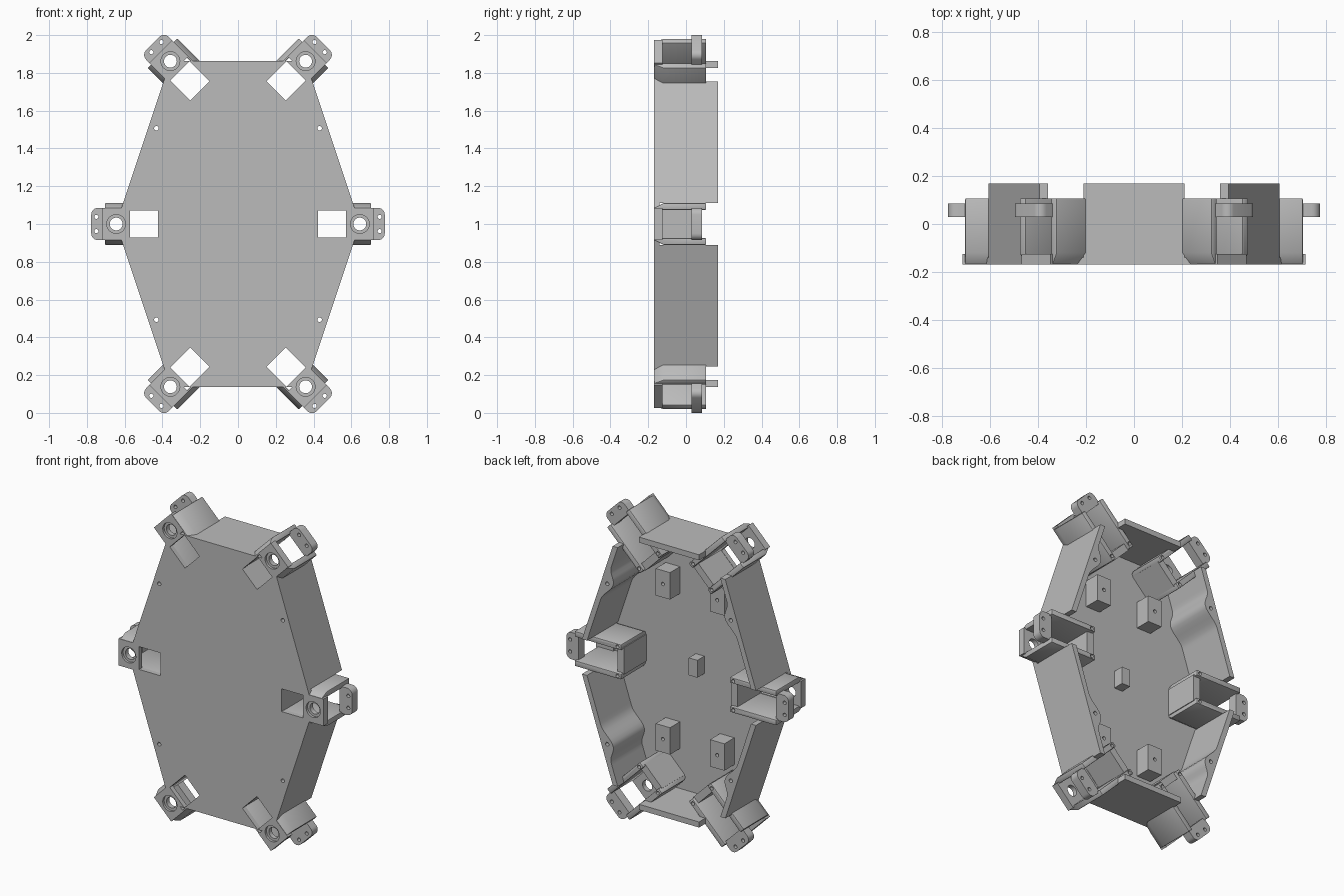
import bpy, bmesh, math
from mathutils import Matrix

if "Cube" in bpy.data.objects:
    bpy.data.objects.remove(bpy.data.objects["Cube"], do_unlink=True)

GREY = (0.5, 0.5, 0.5, 1.0)
mat = bpy.data.materials.new("plain grey")
mat.use_nodes = True
mat.diffuse_color = GREY
mat.node_tree.nodes["Principled BSDF"].inputs["Base Color"].default_value = GREY

FRONT, FLOOR, BACK = -0.17, -0.14, 0.17
MID = 1.0
CORNER = (0.358, 0.862)   # corner mount axis, measured from the middle
SIDE_X = 0.645            # side mount axis


def prism(name, points, lo, hi, axis="y"):
    """Extrude a closed outline: (x, z) along y, or (z, y) along x."""
    bm = bmesh.new()
    def place(p, d):
        return (p[0], d, p[1]) if axis == "y" else (d, p[1], p[0])
    a = [bm.verts.new(place(p, lo)) for p in points]
    b = [bm.verts.new(place(p, hi)) for p in points]
    n = len(points)
    bm.faces.new(a)
    bm.faces.new(b[::-1])
    for i in range(n):
        j = (i + 1) % n
        bm.faces.new((a[j], a[i], b[i], b[j]))
    bmesh.ops.recalc_face_normals(bm, faces=bm.faces)
    me = bpy.data.meshes.new(name)
    bm.to_mesh(me)
    bm.free()
    me.materials.append(mat)
    obj = bpy.data.objects.new(name, me)
    bpy.context.collection.objects.link(obj)
    return obj


def rect(x0, x1, z0, z1):
    return [(x0, z0), (x1, z0), (x1, z1), (x0, z1)]


def disc(x, z, r, n=24):
    return [(x + r * math.cos(math.tau * i / n), z + r * math.sin(math.tau * i / n))
            for i in range(n)]


def bake(obj):
    dg = bpy.context.evaluated_depsgraph_get()
    me = bpy.data.meshes.new_from_object(obj.evaluated_get(dg))
    obj.modifiers.clear()
    obj.data = me


def cut(obj, cutters):
    for c in cutters:
        m = obj.modifiers.new("cut", "BOOLEAN")
        m.operation, m.solver, m.object = "DIFFERENCE", "EXACT", c
    bake(obj)
    for c in cutters:
        bpy.data.objects.remove(c, do_unlink=True)


def hole(x, z, r, lo=-0.3, hi=0.3):
    return prism("cutter", disc(x, z, r), lo, hi)


# Places of the six motor mounts: x, z and outward angle
mounts = []
for sx in (1, -1):
    mounts.append((sx * SIDE_X, MID, 0 if sx > 0 else math.pi))
    for sz in (1, -1):
        mounts.append((sx * CORNER[0], MID + sz * CORNER[1], math.atan2(sz, sx)))


def mount_matrix(x, z, angle):
    return Matrix.Translation((x, 0, z)) @ Matrix.Rotation(-angle, 4, "Y")


# Front plate
cx, cz = CORNER
hull = [(SIDE_X, MID), (cx, MID + cz), (-cx, MID + cz),
        (-SIDE_X, MID), (-cx, MID - cz), (cx, MID - cz)]
plate = prism("front_plate", hull, FRONT, FLOOR)
SCREW = (0.432, 0.507)
cutters = [hole(sx * SCREW[0], MID + sz * SCREW[1], 0.012)
           for sx in (1, -1) for sz in (1, -1)]
for m in mounts:
    window = prism("cutter", rect(-0.222, -0.072, -0.072, 0.072), -0.3, 0.3)
    shaft = hole(0, 0, 0.05)
    for c in (window, shaft):
        c.data.transform(mount_matrix(*m))
        cutters.append(c)
cut(plate, cutters)

# Top and bottom walls
WALL = 0.035
for name, s in (("top_wall", 1), ("bottom_wall", -1)):
    z0, z1 = sorted((MID + s * cz, MID + s * (cz - WALL)))
    prism(name, rect(-0.21, 0.21, z0, z1), FRONT, BACK)

# Slanted side walls, each swelling inward around a screw hole
slope = (SIDE_X - cx) / cz
for sx, side in ((1, "left"), (-1, "right")):
    for sz, level in ((1, "upper"), (-1, "lower")):
        outer = [(SIDE_X - slope * h, h) for h in (0.11, 0.755)]
        inner = []
        for i in range(33):
            h = 0.755 - i * 0.645 / 32
            t = min(1, abs(h - SCREW[1]) / 0.11)
            swell = 0.05 * (0.5 + 0.5 * math.cos(math.pi * t))
            inner.append((SIDE_X - slope * h - WALL - swell, h))
        pts = [(sx * x, MID + sz * h) for x, h in outer + inner]
        wall = prism(f"{level}_{side}_wall", pts, FRONT, BACK)
        cut(wall, [hole(sx * SCREW[0], MID + sz * SCREW[1], 0.012)])

# Board posts with screw holes, and the middle block
for sx, side in ((1, "left"), (-1, "right")):
    for sz, level in ((1, "upper"), (-1, "lower")):
        x, z = sx * 0.19, MID + sz * 0.49
        post = prism(f"{level}_{side}_post",
                     rect(x - 0.05, x + 0.05, z - 0.085, z + 0.085), FLOOR - 0.01, -0.04)
        cut(post, [hole(x, z, 0.011, -0.1, 0)])
prism("middle_block", rect(-0.03, 0.03, MID - 0.055, MID + 0.055), FLOOR - 0.01, -0.07)

# Motor mount, built once around its shaft, pointing along x
cheeks = []
for s in (1, -1):
    section = [(0.075, FRONT), (0.085, FRONT), (0.11, -0.12), (0.11, 0.107), (0.075, 0.107)]
    cheek = prism("mount_cheek", [(s * z, y) for z, y in section], -0.265, 0.06, "x")
    bev = cheek.modifiers.new("soft edges", "BEVEL")
    bev.width, bev.segments = 0.007, 2
    bake(cheek)
    cut(cheek, [hole(-0.24, s * 0.092, 0.011, 0.06, 0.2)])
    cheeks.append(cheek)

face = prism("mount_face", rect(-0.05, 0.072, -0.085, 0.085), FRONT, -0.125)
cut(face, [hole(0, 0, 0.034), hole(0, 0, 0.05, -0.3, FRONT + 0.015)])

inner_end = prism("mount_inner_end", rect(-0.27, -0.224, -0.085, 0.085), FLOOR - 0.01, 0.085)

# Rounded outer lug with two screw holes
R = 0.035
lug = [(0.045, -0.085)]
for zc, start in ((-0.085 + R, -90), (0.085 - R, 0)):
    for i in range(7):
        a = math.radians(start + 15 * i)
        lug.append((0.132 - R + R * math.cos(a), zc + R * math.sin(a)))
lug.append((0.045, 0.085))
flange = prism("mount_lug", lug, 0.03, 0.086)
cut(flange, [hole(0.105, s * 0.038, 0.011) for s in (1, -1)])

# Copy the mount to all six corners
parts = cheeks + [face, inner_end, flange]
for i, m in enumerate(mounts):
    for p in parts:
        o = p if i == 0 else p.copy()
        if i:
            bpy.context.collection.objects.link(o)
        o.matrix_world = mount_matrix(*m)

# Smooth the round surfaces, keep corners sharp
bpy.ops.object.select_all(action="DESELECT")
for o in bpy.context.collection.objects:
    if o.type == "MESH":
        o.select_set(True)
        bpy.context.view_layer.objects.active = o
bpy.ops.object.shade_smooth_by_angle(angle=math.radians(30))
